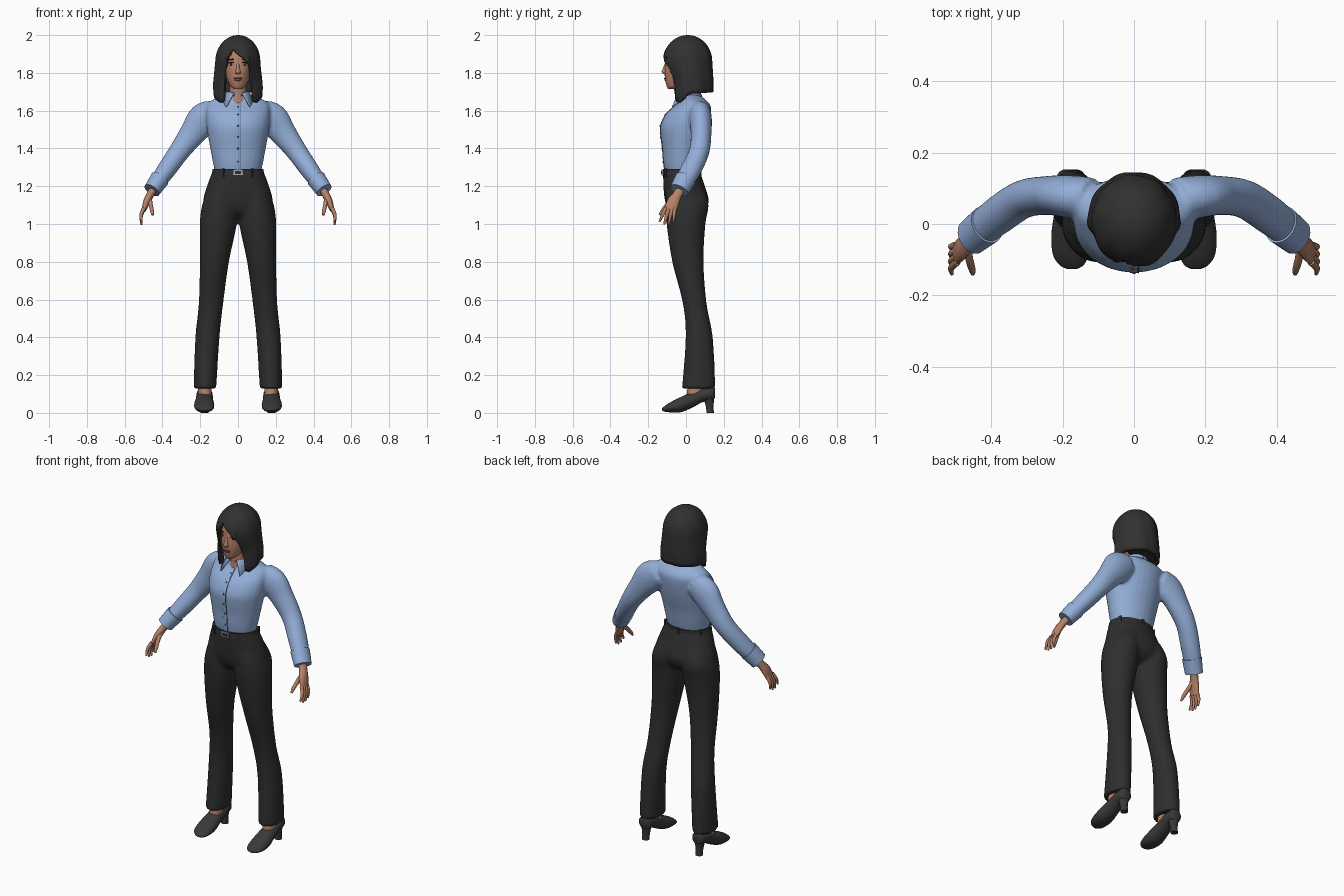
import bpy, bmesh, math
from mathutils import Vector, Matrix

cube = bpy.data.objects.get("Cube")
if cube:
    bpy.data.objects.remove(cube)

X, Y, Z = Vector((1, 0, 0)), Vector((0, 1, 0)), Vector((0, 0, 1))
SIDES = ((1, "left"), (-1, "right"))


def material(name, r, g, b):
    m = bpy.data.materials.new(name)
    m.use_nodes = True
    m.diffuse_color = (r, g, b, 1)
    m.node_tree.nodes["Principled BSDF"].inputs["Base Color"].default_value = (r, g, b, 1)
    return m


SHIRT = material("shirt blue", .29, .42, .68)
SEAM = material("seam blue", .08, .12, .2)
TROUSER = material("trouser black", .027, .027, .027)
HAIR = material("hair black", .03, .03, .03)
SHOE = material("shoe black", .042, .04, .04)
SKIN = material("skin", .47, .22, .14)
LIP = material("lip", .3, .09, .075)
WHITE = material("eye white", .65, .6, .56)
DARK = material("eye dark", .02, .014, .012)
METAL = material("buckle grey", .38, .4, .45)


def finish(name, bm, mat, remesh=0):
    """Turn a bmesh into a smooth shaded object, optionally fusing its shells."""
    bmesh.ops.recalc_face_normals(bm, faces=bm.faces)
    me = bpy.data.meshes.new(name)
    bm.to_mesh(me)
    bm.free()
    me.materials.append(mat)
    ob = bpy.data.objects.new(name, me)
    bpy.context.collection.objects.link(ob)
    if remesh:
        mod = ob.modifiers.new("fuse", 'REMESH')
        mod.mode = 'VOXEL'
        mod.voxel_size = remesh
        mod.use_smooth_shade = True
        soft = ob.modifiers.new("soften", 'SMOOTH')
        soft.iterations = 5
    else:
        bpy.ops.object.select_all(action='DESELECT')
        ob.select_set(True)
        bpy.context.view_layer.objects.active = ob
        bpy.ops.object.shade_smooth_by_angle(angle=math.radians(50))
    return ob


def refine(rows, n=4):
    """Catmull-Rom interpolation of every column."""
    out = []
    for i in range(len(rows) - 1):
        p = [rows[max(i - 1, 0)], rows[i], rows[i + 1], rows[min(i + 2, len(rows) - 1)]]
        for k in range(n):
            t = k / n
            out.append([.5 * (2 * b + (c - a) * t + (2 * a - 5 * b + 4 * c - d) * t ** 2
                              + (3 * b - a - 3 * c + d) * t ** 3) for a, b, c, d in zip(*p)])
    return out + [list(rows[-1])]


def loft(bm, rows, axis=None, ref=Y, s=1, sides=28):
    """Closed skin over elliptical sections (x, y, z, radius, radius)."""
    rows = refine(rows)
    pts = [Vector((r[0] * s, r[1], r[2])) for r in rows]
    rings = []
    for i, r in enumerate(rows):
        t = axis or (pts[min(i + 1, len(pts) - 1)] - pts[max(i - 1, 0)]).normalized()
        u = ref.cross(t).normalized()
        v = t.cross(u)
        ring = []
        for k in range(sides):
            a = math.tau * k / sides
            ring.append(bm.verts.new(pts[i] + u * r[3] * math.cos(a) + v * r[4] * math.sin(a)))
        rings.append(ring)
    for a, b in zip(rings, rings[1:]):
        for k in range(sides):
            j = (k + 1) % sides
            bm.faces.new((a[k], a[j], b[j], b[k]))
    bm.faces.new(rings[0])
    bm.faces.new(rings[-1])


def lofted(name, mat, *parts, **kw):
    bm = bmesh.new()
    for rows in parts:
        loft(bm, rows, **kw)
    return finish(name, bm, mat)


def blob(name, mat, pos, size, turn=0, tilt=0):
    bm = bmesh.new()
    rot = Matrix.Rotation(turn, 4, 'Z') @ Matrix.Rotation(tilt, 4, 'Y')
    mat4 = Matrix.Translation(pos) @ rot @ Matrix.Diagonal((*size, 1))
    bmesh.ops.create_uvsphere(bm, u_segments=16, v_segments=10, radius=1, matrix=mat4)
    return finish(name, bm, mat)


def box(name, mat, pos, size, turn=0):
    bm = bmesh.new()
    m = Matrix.Translation(pos) @ Matrix.Rotation(turn, 4, 'Z') @ Matrix.Diagonal((*size, 1))
    bmesh.ops.create_cube(bm, size=1, matrix=m)
    return finish(name, bm, mat)


# Trousers: hips and two flared legs fused together
hips = [(0, 0, 1.035, .07, .05), (0, .003, 1.06, .15, .09), (0, .005, 1.12, .184, .116),
        (0, -.01, 1.2, .165, .11), (0, -.025, 1.285, .133, .096)]
leg = [(.175, .067, .13, .06, .089), (.162, .07, .4, .064, .072), (.143, .046, .58, .065, .063),
       (.125, .01, .8, .077, .083), (.104, 0, 1, .098, .103), (.098, .006, 1.1, .092, .114),
       (.08, -.005, 1.18, .08, .1)]
bm = bmesh.new()
loft(bm, hips, axis=Z)
for s, side in SIDES:
    loft(bm, leg, axis=Z, s=s)
finish("trousers", bm, TROUSER, remesh=.01)

# Shirt: torso and sleeves fused together
torso = [(0, -.022, 1.275, .122, .09), (0, -.02, 1.33, .134, .1), (0, -.016, 1.4, .147, .109),
         (0, -.012, 1.46, .158, .121), (0, -.006, 1.52, .167, .129), (0, .012, 1.58, .17, .12),
         (0, .032, 1.62, .168, .1), (0, .038, 1.65, .15, .075), (0, .015, 1.685, .068, .055)]
sleeve = [(.12, .07, 1.59, .07, .06), (.18, .077, 1.555, .087, .06), (.24, .08, 1.48, .07, .055),
          (.31, .07, 1.385, .056, .054), (.38, .025, 1.285, .05, .055), (.435, -.018, 1.21, .042, .05)]
bm = bmesh.new()
loft(bm, torso, axis=Z)
for s, side in SIDES:
    loft(bm, sleeve, s=s)
finish("shirt", bm, SHIRT, remesh=.009)

# Front placket, seam line and buttons
front = [(r[0], r[1] - r[4] + .002, r[2]) for r in torso]
lofted("placket", SHIRT, [(*p, .013, .004) for p in front], ref=Y, axis=Z)
lofted("placket_seam", SEAM, [(.012, y - .001, z, .002, .003) for _, y, z in front], axis=Z)
for i, (_, y, z) in enumerate(front[1:7]):
    blob(f"button_{i + 1}", SEAM, (0, y - .004, z), (.005, .003, .005))

# Collar: folded band, open at the front, falling to two points
for s, side in SIDES:
    bm = bmesh.new()
    rows = []
    for k in range(15):
        f = k / 14
        a = f * math.radians(158)
        dx, dy = math.sin(a) * s, math.cos(a)
        tip = max(0, f - .6) / .4
        rows.append([bm.verts.new(p) for p in (
            (.05 * dx, .01 + .05 * dy, 1.68),
            (.056 * dx, .01 + .058 * dy, 1.715 - .02 * f),
            (.075 * dx + .035 * tip * s, .012 + (.075 + .018 * tip) * dy, 1.675 - .055 * tip))])
    for a, b in zip(rows, rows[1:]):
        for j in range(2):
            bm.faces.new((a[j], a[j + 1], b[j + 1], b[j]))
    ob = finish(f"{side}_collar", bm, SHIRT)
    ob.modifiers.new("thickness", 'SOLIDIFY').thickness = .006

# Belt, buckle and loops
lofted("belt", TROUSER, [(0, -.024, 1.257, .141, .101), (0, -.024, 1.29, .134, .099)], axis=Z, sides=48)
box("buckle", METAL, (0, -.126, 1.273), (.052, .008, .03))
box("buckle_centre", TROUSER, (0, -.128, 1.273), (.034, .008, .016))
for i, deg in enumerate((30, 90, 150, 235, 305)):
    a = math.radians(deg)
    box(f"belt_loop_{i + 1}", TROUSER, (.139 * math.cos(a), -.024 + .101 * math.sin(a), 1.272),
        (.008, .014, .046), a)

# Cuffs, hands, ankles and shoes
palm = [(.438, -.02, 1.2, .022, .026), (.465, -.045, 1.155, .02, .025), (.482, -.066, 1.12, .019, .033),
        (.498, -.083, 1.075, .012, .033)]
thumb = [(.468, -.062, 1.135, .012, .014), (.462, -.1, 1.1, .011, .012), (.455, -.125, 1.07, .01, .01),
         (.452, -.14, 1.048, .006, .006)]
ankle = [(.176, .045, .06, .036, .045), (.176, .055, .2, .036, .04)]
shoe = [(.177, .153, .105, .02, .025), (.177, .14, .103, .037, .038), (.177, .09, .095, .043, .037),
        (.178, .03, .068, .046, .042), (.179, -.03, .043, .053, .04), (.178, -.085, .029, .05, .026),
        (.175, -.115, .021, .034, .014), (.174, -.127, .018, .012, .006)]
heel = [(.177, .128, 0, .021, .02), (.177, .125, .04, .022, .021), (.177, .118, .1, .034, .034)]
for s, side in SIDES:
    lofted(f"{side}_cuff", SHIRT, [(.413, -.002, 1.24, .051, .056), (.456, -.036, 1.178, .045, .052)], s=s)
    fingers = []
    for i in range(4):
        base = Vector((.497, -.107 + .016 * i, 1.085))
        tip = Vector((.511, -.14 + .024 * i, 1.012 - .017 * math.sin(i)))
        mid = base.lerp(tip, .5) + X * .009
        fingers.append([(*base, .011, .01), (*mid, .009, .009), (*tip, .005, .005)])
    lofted(f"{side}_hand", SKIN, palm, thumb, *fingers, s=s, sides=14)
    lofted(f"{side}_ankle", SKIN, ankle, axis=Z, s=s)
    lofted(f"{side}_shoe", SHOE, shoe, axis=-Y, ref=Z, s=s)
    lofted(f"{side}_heel", SHOE, heel, axis=Z, s=s)

# Head and neck
lofted("head", SKIN, [(0, -.078, 1.714, .016, .016), (0, -.062, 1.728, .038, .04),
                      (0, -.04, 1.76, .056, .07), (0, -.025, 1.8, .068, .088),
                      (0, -.01, 1.85, .075, .1), (0, .002, 1.9, .077, .106),
                      (0, .01, 1.94, .065, .088), (0, .01, 1.965, .03, .04)], axis=Z)
lofted("neck", SKIN, [(0, .005, 1.64, .05, .05), (0, .005, 1.7, .044, .046), (0, 0, 1.78, .045, .05)], axis=Z)

# Face
lofted("nose", SKIN, [(0, -.104, 1.85, .007, .008), (0, -.112, 1.825, .009, .01),
                      (0, -.114, 1.805, .014, .015), (0, -.108, 1.793, .012, .01)], axis=Z)
blob("upper_lip", LIP, (0, -.108, 1.771, ), (.023, .008, .0055))
blob("lower_lip", LIP, (0, -.107, 1.763), (.019, .008, .006))
for s, side in SIDES:
    turn = s * math.radians(28)
    blob(f"{side}_eye", WHITE, (s * .036, -.093, 1.846), (.016, .009, .008), turn)
    blob(f"{side}_iris", DARK, (s * .036, -.098, 1.846), (.007, .006, .0075), turn)
    blob(f"{side}_lashes", DARK, (s * .037, -.097, 1.854), (.018, .007, .003), turn, s * .08)
    blob(f"{side}_brow", DARK, (s * .037, -.096, 1.871), (.019, .007, .0035), turn, s * .1)

# Hair: bob-cut shell whose lower edge leaves the face open under a swept fringe
EDGE = [(-180, 1.7), (-100, 1.69), (-50, 1.642), (-37, 1.65), (-33, 1.78), (-29, 1.87), (-17, 1.932),
        (0, 1.9), (15, 1.878), (31, 1.835), (35, 1.74), (42, 1.65), (55, 1.642), (100, 1.69), (180, 1.7)]


def edge_height(deg):
    for (a, za), (b, zb) in zip(EDGE, EDGE[1:]):
        if a <= deg <= b:
            return za + (zb - za) * (deg - a) / (b - a)


bm = bmesh.new()
columns = []
for k in range(120):
    deg = -180 + k * 3
    a = math.radians(deg)
    column = []
    for j in range(1, 25):
        z = 2 - (2 - edge_height(deg)) * (j / 24) ** 1.8
        dome = math.sqrt(max(0, 1 - (max(0, z - 1.86) / .14) ** 2))
        drop = max(0, 1.86 - z)
        wide = .119 * dome + min(drop, .12) * .1 - max(0, drop - .15) * .1
        deep = .128 * dome + min(drop, .1) * .08
        if math.cos(a) > 0:
            deep = .134 * dome - min(drop, .1) * .5
        groove = 1 + .012 * math.sin(9 * a + 12 * z) * dome
        column.append(bm.verts.new((wide * groove * math.sin(a), .01 - deep * groove * math.cos(a), z)))
    columns.append(column)
crown = bm.verts.new((0, .01, 2))
for a, b in zip(columns, columns[1:] + columns[:1]):
    bm.faces.new((crown, a[0], b[0]))
    for j in range(23):
        bm.faces.new((a[j], a[j + 1], b[j + 1], b[j]))
hair = finish("hair", bm, HAIR)
hair.modifiers.new("thickness", 'SOLIDIFY').thickness = .022
# Inner mass closing the hair behind the neck
lofted("hair_back", HAIR, [(0, .075, 1.7, .105, .05), (0, .07, 1.78, .1, .05), (0, .05, 1.9, .085, .06)], axis=Z)
